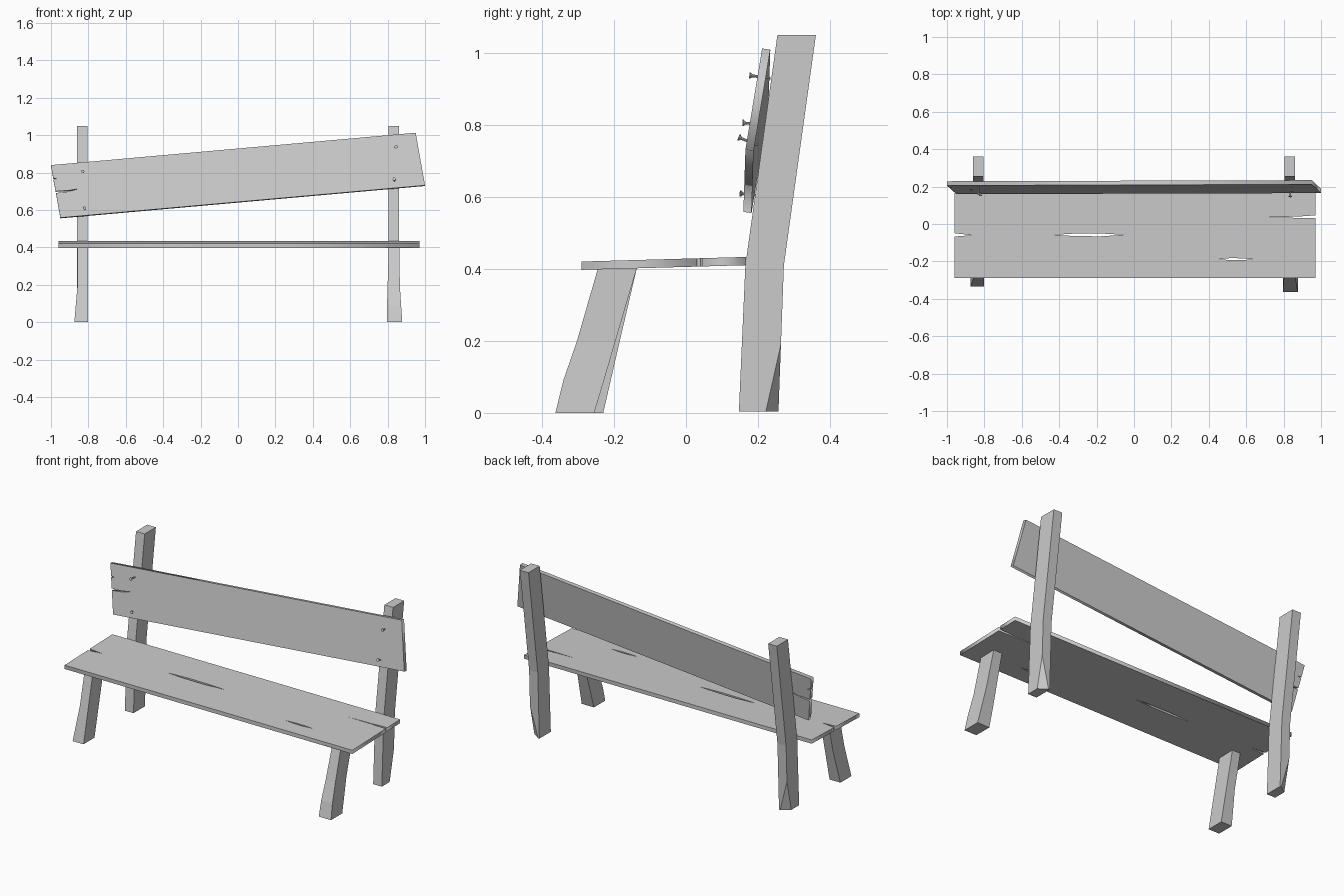
import bpy, bmesh
from mathutils import Vector

if "Cube" in bpy.data.objects:
    bpy.data.objects.remove(bpy.data.objects["Cube"])


def add_object(name, bm):
    bmesh.ops.recalc_face_normals(bm, faces=bm.faces[:])
    me = bpy.data.meshes.new(name)
    bm.to_mesh(me)
    bm.free()
    ob = bpy.data.objects.new(name, me)
    bpy.context.collection.objects.link(ob)
    return ob


def board(name, loops, half, place):
    """Flat plank from an outline and crack holes, moved into position by place()."""
    cu = bpy.data.curves.new(name + "_outline", 'CURVE')
    cu.dimensions, cu.fill_mode, cu.extrude = '2D', 'BOTH', half
    for pts in loops:
        s = cu.splines.new('POLY')
        s.points.add(len(pts) - 1)
        for p, (a, b) in zip(s.points, pts):
            p.co = (a, b, 0, 1)
        s.use_cyclic_u = True
    tmp = bpy.data.objects.new(name + "_outline", cu)
    bpy.context.collection.objects.link(tmp)
    me = bpy.data.meshes.new_from_object(tmp)
    bm = bmesh.new()
    bm.from_mesh(me)
    bpy.data.objects.remove(tmp)
    bpy.data.curves.remove(cu)
    bpy.data.meshes.remove(me)
    bmesh.ops.remove_doubles(bm, verts=bm.verts[:], dist=0.0005)
    for v in bm.verts:
        v.co = place(*v.co)
    return add_object(name, bm)


def lens(x0, x1, y, w):
    """Long thin split in the wood."""
    d = x1 - x0
    return [(x0, y), (x0 + d * .3, y - w * .4), (x0 + d * .65, y - w * .5), (x1, y),
            (x0 + d * .7, y + w * .4), (x0 + d * .35, y + w * .5)]


def beam(name, sections, cut=None):
    """Loft of rectangular sections (z, x0, x1, y0, y1), with an optional chopped corner."""
    bm = bmesh.new()
    rings = [[bm.verts.new(p) for p in ((x0, y0, z), (x1, y0, z), (x1, y1, z), (x0, y1, z))]
             for z, x0, x1, y0, y1 in sections]
    bm.faces.new(rings[0][::-1])
    bm.faces.new(rings[-1])
    for lo, hi in zip(rings, rings[1:]):
        for i in range(4):
            j = (i + 1) % 4
            bm.faces.new((lo[i], lo[j], hi[j], hi[i]))
    if cut:
        a, b, c = map(Vector, cut)
        n = (b - a).cross(c - a)
        if n.y < 0:
            n = -n
        bmesh.ops.bisect_plane(bm, geom=bm.verts[:] + bm.edges[:] + bm.faces[:],
                               plane_co=a, plane_no=n, clear_outer=True)
        bmesh.ops.holes_fill(bm, edges=[e for e in bm.edges if e.is_boundary])
    return add_object(name, bm)


# Seat: tilted plank with end splits, open cracks and a chipped front edge
def seat_place(x, y, c):
    z = 0.4155 + 0.028 * (y + 0.0625) + c
    if c < 0 and y < -0.28 and -0.12 < x < 0.02:
        z += 0.011 if x < -0.05 else 0.005
    return x, y, z


seat_outline = [(-.96, -.29), (-.19, -.29), (-.1, -.29), (0, -.29), (.17, -.29), (.97, -.29),
                (.97, .031), (.72, .036), (.88, .04), (.97, .046), (.97, .167), (-.96, .167),
                (-.96, -.049), (-.87, -.06), (-.96, -.067)]
board("seat", [seat_outline, lens(-.43, -.05, -.058, .016), lens(.45, .64, -.188, .011)],
      0.0115, seat_place)


# Backrest: crooked plank leaning back, split at its left end
def back_place(x, z, c):
    y = 0.197 - 0.0115 * x + 0.163 * (z - 0.785)
    return x - 0.01 * c, y - c * 0.987, z + 0.16 * c


board("backrest", [[(-.95, .557), (1.0, .73), (.95, 1.011), (-1.0, .838), (-.988, .769),
                    (-.96, .763), (-.987, .762), (-.975, .699), (-.91, .702), (-.85, .712),
                    (-.91, .696), (-.973, .689)]], 0.0115, back_place)

# Rear posts: bent, with the outer back corner chopped at the foot
for side, s in (("left", -1), ("right", 1)):
    inner, outer = s * .804, s * .862
    x0, x1 = sorted((inner, outer))
    beam("rear_post_" + side,
         [(.004, x0, x1, .147, .257), (.41, x0, x1, .165, .272), (1.05, x0, x1, .254, .361)],
         [(outer, .222, .004), (outer, .2637, .19), (inner + s * .008, .257, .004)])

# Front legs: splayed forward and thicker at the foot
beam("front_leg_right", [(0, .796, .878, -.363, -.255), (.09, .797, .872, -.341, -.228),
                         (.2, .8, .865, -.303, -.196), (.401, .806, .864, -.245, -.137)])
beam("front_leg_left", [(0, -.875, -.802, -.335, -.23), (.2, -.858, -.802, -.29, -.184),
                        (.401, -.857, -.802, -.245, -.137)])

# Nails working loose from the backrest
nails = [((.845, .176, .938), (.845, .235, .93)), ((-.83, .157, .806), (-.83, .21, .802)),
         ((.835, .146, .766), (.838, .2, .744)), ((-.82, .15, .61), (-.828, .2, .604))]
for i, (head, tip) in enumerate(nails):
    head, tip = Vector(head), Vector(tip)
    d = tip - head
    rot = d.to_track_quat('Z', 'Y').to_matrix().to_4x4()
    bm = bmesh.new()
    for r1, r2, t0, t1 in ((.009, .009, 0, .003), (.009, .004, .003, .008),
                           (.004, .003, .008, d.length)):
        m = rot.copy()
        m.translation = head + d.normalized() * (t0 + t1) / 2
        bmesh.ops.create_cone(bm, cap_ends=True, segments=8, radius1=r1, radius2=r2,
                              depth=t1 - t0, matrix=m)
    add_object("nail_%d" % (i + 1), bm)
